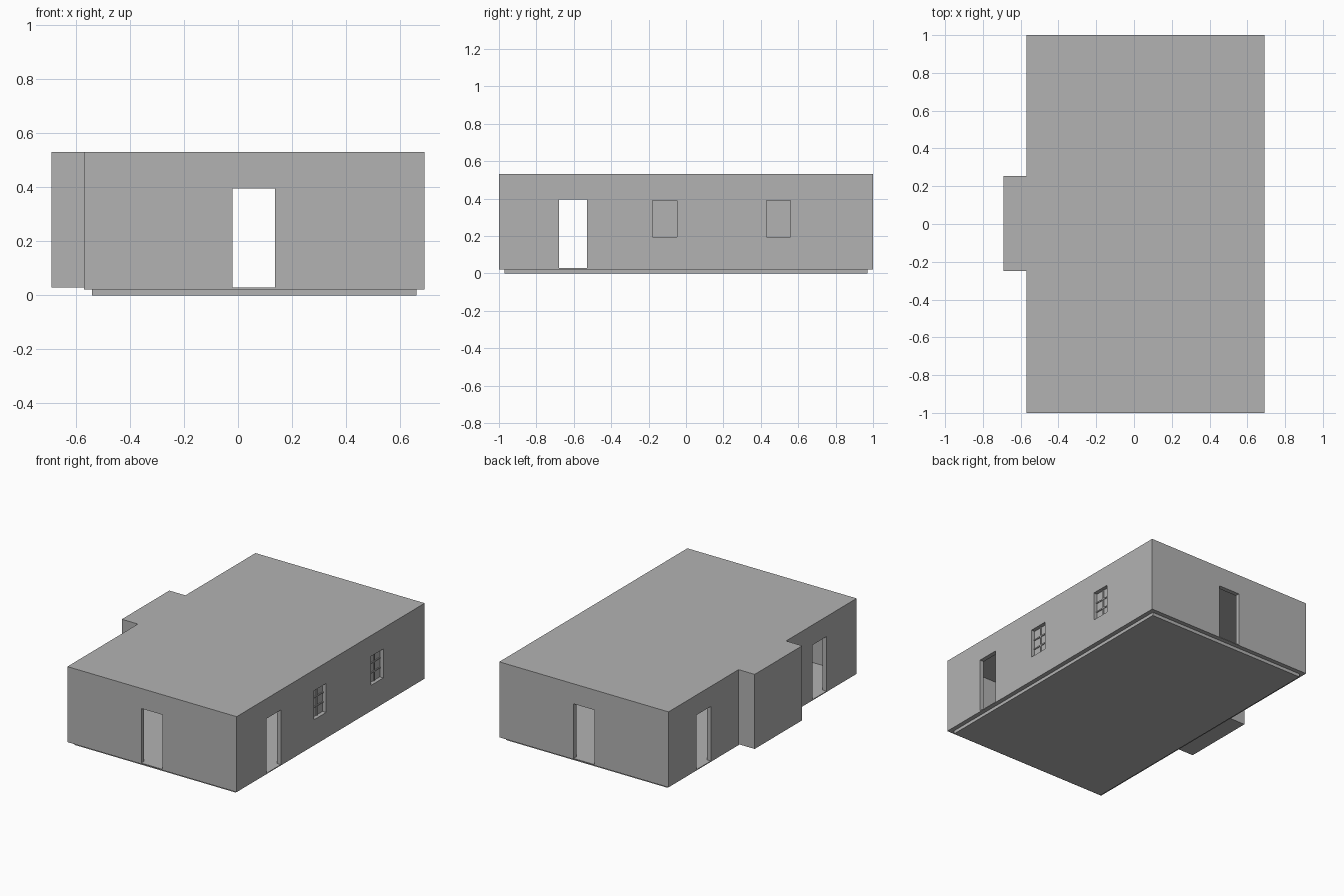
import bpy
from mathutils import Vector

if "Cube" in bpy.data.objects:
    bpy.data.objects.remove(bpy.data.objects["Cube"])

# One flat grey for the whole building
grey = bpy.data.materials.new("plain_grey")
grey.diffuse_color = (0.45, 0.45, 0.45, 1)
grey.use_nodes = True
grey.node_tree.nodes["Principled BSDF"].inputs["Base Color"].default_value = grey.diffuse_color

X0, X1, Y0, Y1 = -0.57, 0.69, -1.0, 1.0
FLOOR, TOP, T = 0.028, 0.53, 0.03      # floor level, roof level, wall thickness


def box(name, lo, hi):
    lo, hi = Vector(lo), Vector(hi)
    bpy.ops.mesh.primitive_cube_add(size=1, location=(lo + hi) / 2)
    ob = bpy.context.object
    ob.name = name
    ob.scale = hi - lo
    bpy.ops.object.transform_apply(location=False, rotation=False, scale=True)
    ob.data.materials.append(grey)
    return ob


def cut(target, lo, hi):
    cutter = box("cutter", lo, hi)
    cutter.hide_render = True
    mod = target.modifiers.new("cut", 'BOOLEAN')
    mod.operation, mod.solver, mod.object = 'DIFFERENCE', 'EXACT', cutter
    bpy.context.view_layer.objects.active = target
    bpy.ops.object.modifier_apply(modifier=mod.name)
    bpy.data.objects.remove(cutter)


# Hollow ring of walls
walls = box("walls", (X0, Y0, 0.022), (X1, Y1, TOP))
cut(walls, (X0 + T, Y0 + T, -0.1), (X1 - T, Y1 - T, 1))

# Doorways: front and back in line, right and left in line, one more on the left
DOOR = 0.395
cut(walls, (-0.02, -1.2, FLOOR), (0.137, 1.2, DOOR))
cut(walls, (-0.8, -0.68, FLOOR), (0.8, -0.53, DOOR))
cut(walls, (-0.8, 0.55, FLOOR), (-0.4, 0.70, DOOR))

# Windows in the right wall, each with a pane and glazing bars
WZ0, WZ1 = 0.195, 0.39
for i, y0 in enumerate((-0.178, 0.43)):
    y1 = y0 + 0.13
    cut(walls, (0.6, y0, WZ0), (0.8, y1, WZ1))
    px = X1 - 0.026
    box(f"window_pane_{i}", (px - 0.004, y0, WZ0), (px, y1, WZ1))
    mid = (y0 + y1) / 2
    box(f"window_upright_{i}", (px, mid - 0.004, WZ0), (px + 0.006, mid + 0.004, WZ1))
    for k in (1, 2):
        z = WZ0 + (WZ1 - WZ0) * k / 3
        box(f"window_crossbar_{i}_{k}", (px, y0, z - 0.004), (px + 0.006, y1, z + 0.004))

# Floor and roof slabs fitted inside the walls
box("floor_slab", (X0 + T, Y0 + T, 0), (X1 - T, Y1 - T, FLOOR))
box("roof_slab", (X0 + T, Y0 + T, TOP - T), (X1 - T, Y1 - T, TOP))

# Projecting block on the left wall
box("side_block", (-0.69, -0.25, FLOOR), (X0, 0.255, TOP))
